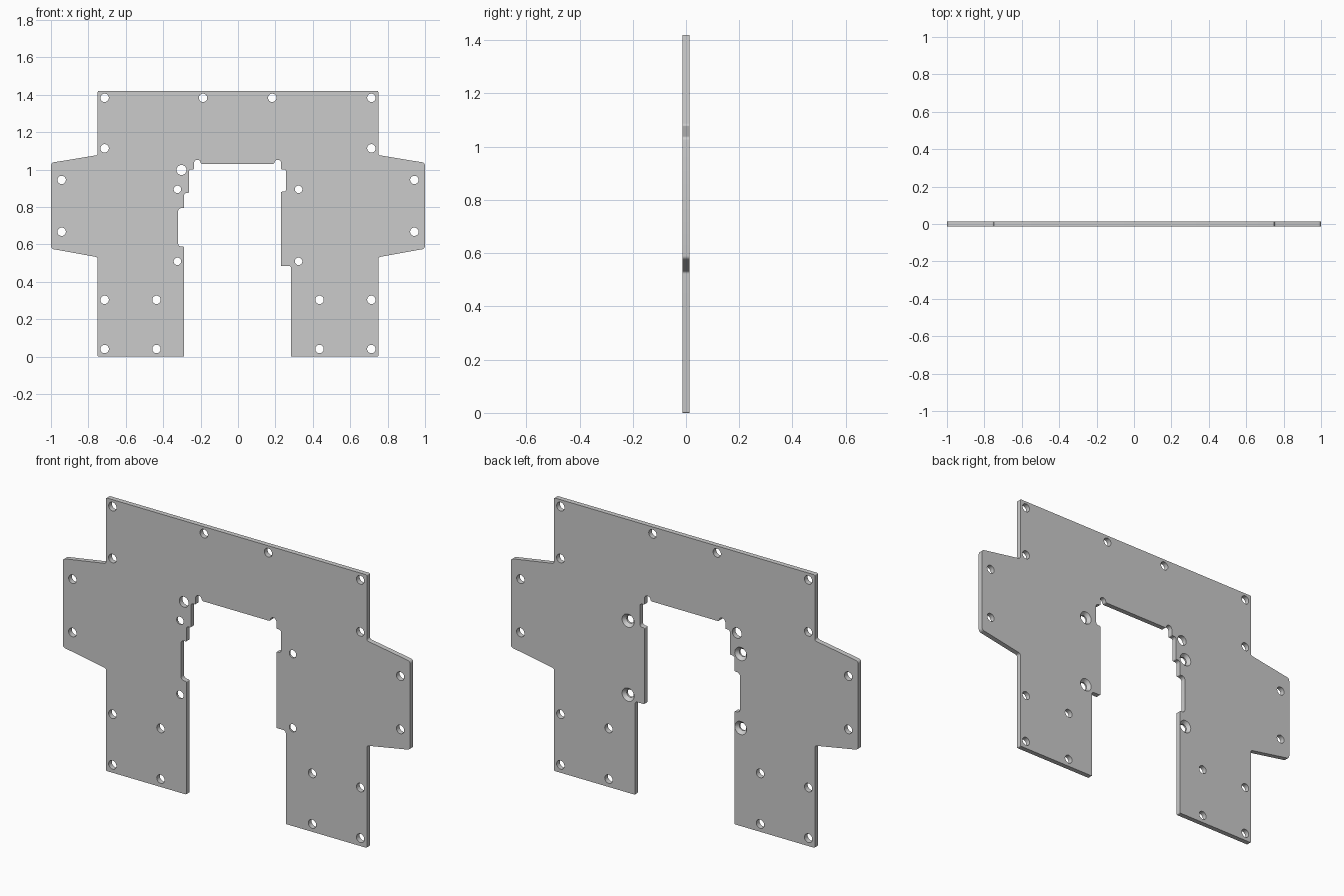
import bpy, bmesh, math
from mathutils import Vector

if "Cube" in bpy.data.objects:
    bpy.data.objects.remove(bpy.data.objects["Cube"])

HALF = 0.013          # half plate thickness
SEG = 28              # segments per hole


def rounded(corners, steps=5):
    """Turn (x, z, radius) corners into an outline with tangent arcs."""
    out = []
    n = len(corners)
    for i, (x, z, r) in enumerate(corners):
        p = Vector((x, z))
        if r == 0:
            out.append(p)
            continue
        a = (Vector(corners[i - 1][:2]) - p).normalized()
        b = (Vector(corners[(i + 1) % n][:2]) - p).normalized()
        half = a.angle(b) / 2
        t = r / math.tan(half)
        centre = p + (a + b).normalized() * (r / math.sin(half))
        s, e = p + a * t - centre, p + b * t - centre
        sweep = s.angle_signed(e)
        for k in range(steps + 1):
            f = -sweep * k / steps
            c, sn = math.cos(f), math.sin(f)
            out.append(centre + Vector((s.x * c - s.y * sn, s.x * sn + s.y * c)))
    return out


def circle(x, z, r):
    return [Vector((x + r * math.cos(2 * math.pi * k / SEG),
                    z + r * math.sin(2 * math.pi * k / SEG))) for k in range(SEG)]


bm = bmesh.new()
front_edges, back_edges = [], []


def add_wall(layers):
    """Join outlines [(points, y), ...] from front to back with side faces."""
    rings = [[bm.verts.new((p.x, y, p.y)) for p in pts] for pts, y in layers]
    for a, b in zip(rings, rings[1:]):
        for i in range(len(a)):
            bm.faces.new((a[i - 1], a[i], b[i], b[i - 1]))
    for ring, store in ((rings[0], front_edges), (rings[-1], back_edges)):
        store.extend(bm.edges.get((ring[i - 1], ring[i])) for i in range(len(ring)))


# Outer silhouette, right half from leg bottom to top, mirrored for the left
right = [(0.75, 0, .005), (0.75, 0.532, .012), (0.999, 0.577, .016),
         (0.999, 1.037, .016), (0.75, 1.078, .012), (0.75, 1.42, .005)]
left = [(-x, z, r) for x, z, r in reversed(right)]
# Stepped inner cut-out, from the left leg up and over to the right leg
notch = [(-.288, 0, .004), (-.288, .588, .005), (-.32, .588, .018),
         (-.32, .795, .018), (-.288, .795, .005), (-.288, .875, .012),
         (-.262, .875, .005), (-.262, 1.002, .012), (-.235, 1.002, .005),
         (-.235, 1.053, .017), (-.2, 1.053, .016), (-.2, 1.031, .009),
         (.195, 1.031, .009), (.195, 1.053, .016), (.23, 1.053, .017),
         (.23, 1.002, .005), (.257, 1.002, .014), (.257, .882, .014),
         (.23, .882, .005), (.23, .485, .004), (.284, .485, .012),
         (.284, 0, .004)]
outline = rounded(right + left + notch)
add_wall([(outline, -HALF), (outline, HALF)])

# Plain through holes
holes = [(-.302, .998, .027), (-.187, 1.384, .0225), (.183, 1.384, .0225)]
for x, z in [(.713, 1.384), (.713, 1.114), (.943, .945), (.943, .668),
             (.713, .304), (.436, .304), (.713, .041), (.436, .041)]:
    holes += [(s * x, z, .0225) for s in (-1, 1)]
for x, z, r in holes:
    c = circle(x, z, r)
    add_wall([(c, -HALF), (c, HALF)])

# Screw holes countersunk on the back
for s in (-1, 1):
    for z in (.895, .51):
        x = s * .324
        small, wide = circle(x, z, .02), circle(x, z, .0345)
        add_wall([(small, -HALF), (small, -.004), (wide, HALF)])

# Front and back faces
for edges, ny in ((front_edges, -1), (back_edges, 1)):
    bmesh.ops.triangle_fill(bm, edges=edges, use_beauty=True, normal=(0, ny, 0))
bmesh.ops.recalc_face_normals(bm, faces=bm.faces[:])

mesh = bpy.data.meshes.new("mounting_plate")
bm.to_mesh(mesh)
bm.free()
plate = bpy.data.objects.new("mounting_plate", mesh)
bpy.context.collection.objects.link(plate)
bpy.context.view_layer.objects.active = plate
plate.select_set(True)
bpy.ops.object.shade_smooth_by_angle(angle=math.radians(30))
